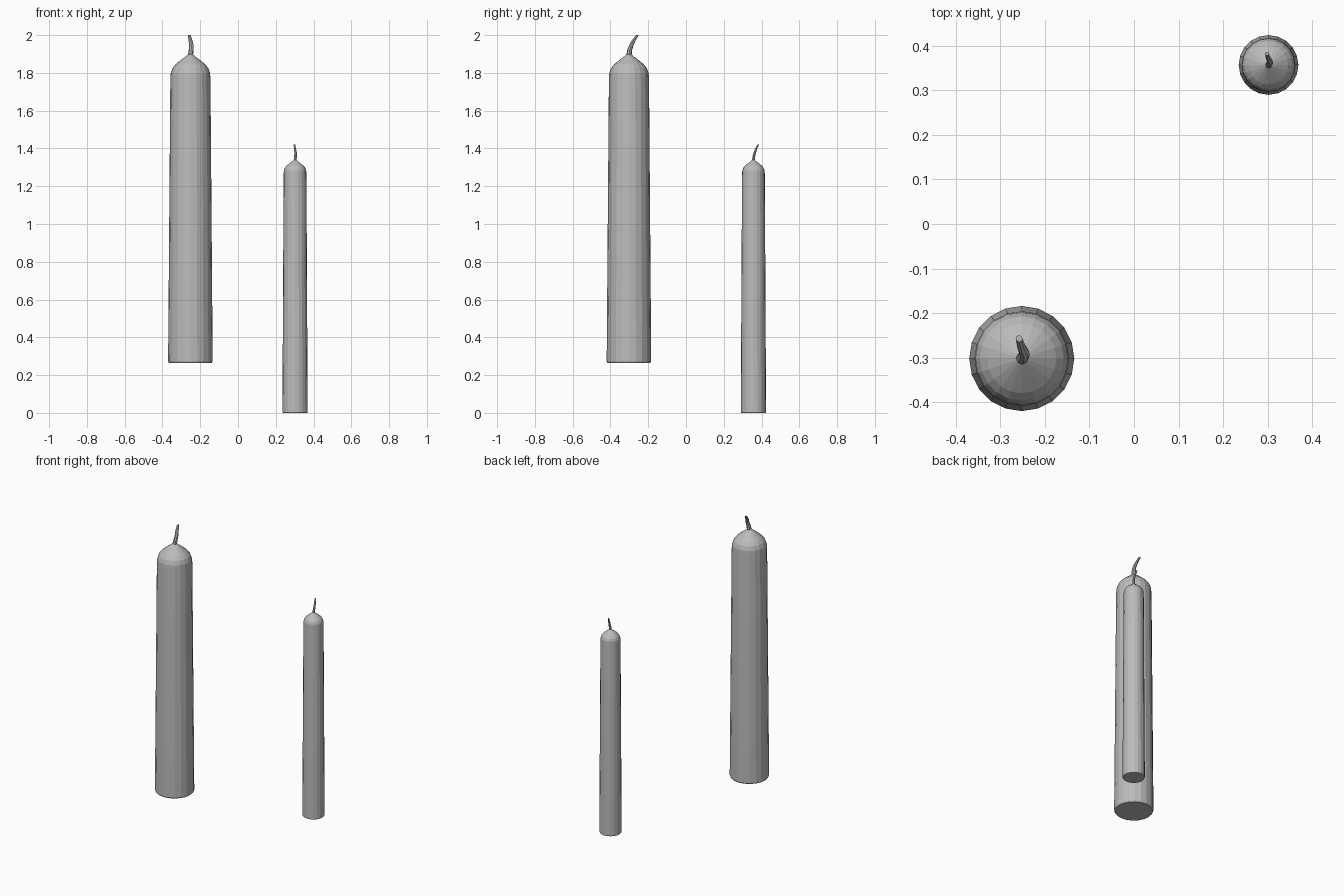
import bpy, bmesh, math
from mathutils import Vector

cube = bpy.data.objects.get("Cube")
if cube:
    bpy.data.objects.remove(cube)

wax = bpy.data.materials.new("plain grey")
wax.use_nodes = True
grey = (0.5, 0.5, 0.5, 1)
wax.diffuse_color = grey
wax.node_tree.nodes["Principled BSDF"].inputs["Base Color"].default_value = grey


def loft(name, rings, sides):
    """Join horizontal rings of (centre, radius) into a closed solid."""
    bm = bmesh.new()
    loops = []
    for centre, radius in rings:
        loops.append([bm.verts.new(Vector(centre) + radius * Vector((math.cos(a), math.sin(a), 0)))
                      for a in (math.tau * i / sides for i in range(sides))])
    for low, high in zip(loops, loops[1:]):
        for i in range(sides):
            j = (i + 1) % sides
            bm.faces.new((low[i], low[j], high[j], high[i]))
    bm.faces.new(loops[0][::-1])
    bm.faces.new(loops[-1])
    mesh = bpy.data.meshes.new(name)
    bm.to_mesh(mesh)
    bm.free()
    mesh.materials.append(wax)
    obj = bpy.data.objects.new(name, mesh)
    bpy.context.collection.objects.link(obj)
    bpy.ops.object.select_all(action='DESELECT')
    obj.select_set(True)
    bpy.context.view_layer.objects.active = obj
    bpy.ops.object.shade_smooth_by_angle(angle=math.radians(10))
    return obj


def candle(name, x, y, bottom, tip, radius, wick_height):
    # Tapered body: (radius factor, drop below the tip in radii)
    shoulder = [(0.9, 1.1), (0.88, 0.85), (0.8, 0.63), (0.66, 0.46),
                (0.44, 0.28), (0.22, 0.11), (0.08, 0)]
    rings = [((x, y, bottom), radius * 0.96),
             ((x, y, bottom + 0.07 * radius), radius)]
    rings += [((x, y, tip - drop * radius), radius * r) for r, drop in shoulder]
    loft(name + "_body", rings, 20)
    # Bent wick: (x, y, height fraction, radius factor)
    bend = [(0, 0, -0.1, 0.12), (0.03, 0.03, 0.2, 0.11), (0.05, 0.1, 0.45, 0.1),
            (0.0, 0.21, 0.72, 0.085), (-0.05, 0.38, 1, 0.065)]
    loft(name + "_wick", [((x + dx * radius, y + dy * radius, tip + h * wick_height), radius * r)
                          for dx, dy, h, r in bend], 8)


candle("large_candle", -0.252, -0.302, 0.265, 1.9, 0.118, 0.1)
candle("small_candle", 0.302, 0.357, 0.0, 1.34, 0.067, 0.08)
